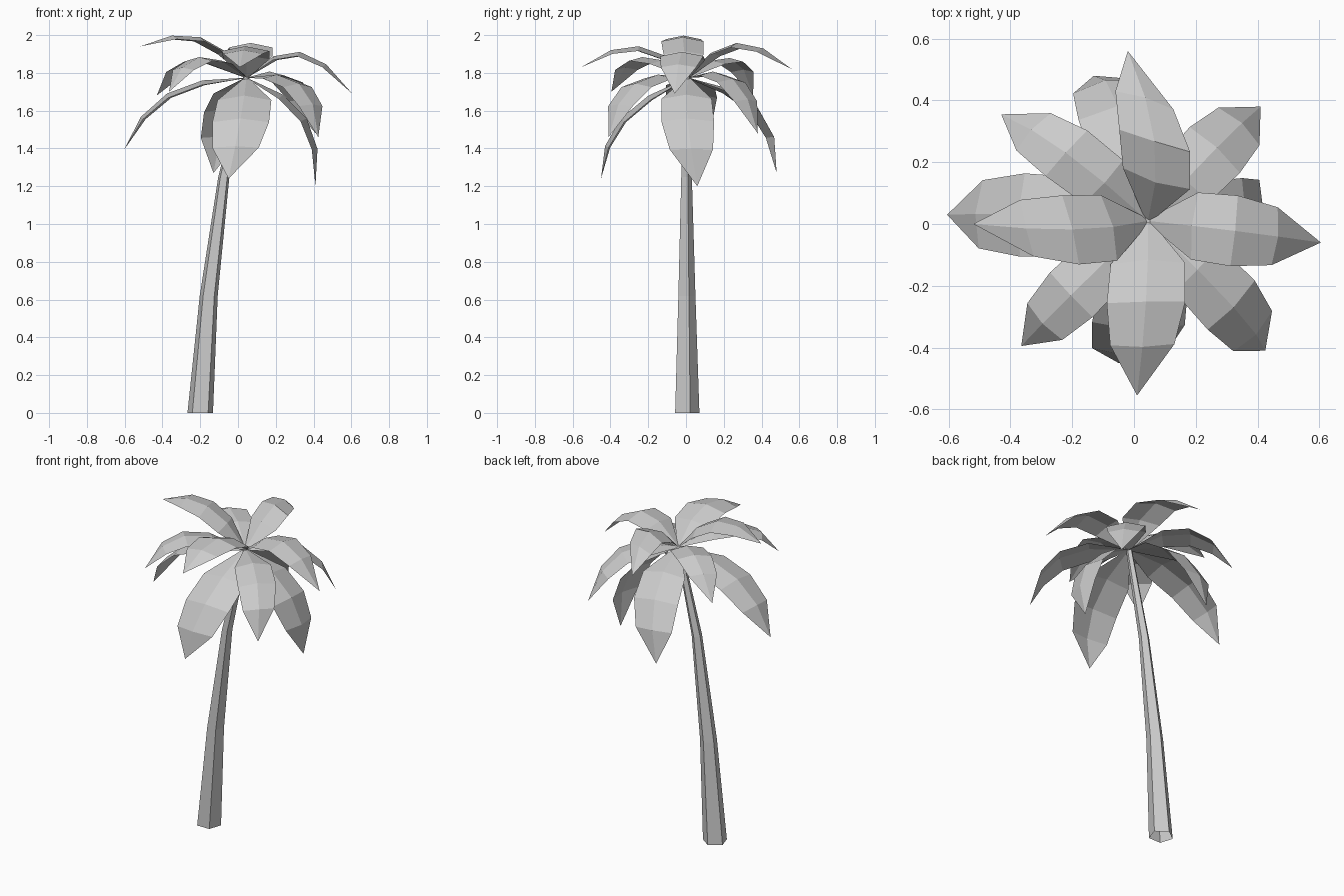
import bpy
import bmesh
from math import cos, sin, pi
from mathutils import Vector

default = bpy.data.objects.get("Cube")
if default:
    bpy.data.objects.remove(default, do_unlink=True)

# Single plain grey shared by trunk and leaves
grey = bpy.data.materials.new("light_grey")
grey.use_nodes = True
colour = (0.6, 0.6, 0.6, 1)
grey.diffuse_color = colour
grey.node_tree.nodes["Principled BSDF"].inputs["Base Color"].default_value = colour


def finish(name, bm):
    """Turn a bmesh into a flat shaded object."""
    mesh = bpy.data.meshes.new(name)
    bm.to_mesh(mesh)
    bm.free()
    mesh.materials.append(grey)
    obj = bpy.data.objects.new(name, mesh)
    bpy.context.scene.collection.objects.link(obj)
    return obj


def bridge(bm, lower, upper, closed):
    """Join two rows of vertices with quads."""
    count = len(lower)
    for i in range(count if closed else count - 1):
        j = (i + 1) % count
        bm.faces.new((lower[i], lower[j], upper[j], upper[i]))


def build_trunk(rings, sides=5):
    """Leaning tapered trunk, open at the foot, with a pentagon point facing back."""
    bm = bmesh.new()
    rows = []
    for x, y, z, radius in rings:
        angles = [pi / 2 + 2 * pi * i / sides for i in range(sides)]
        rows.append([bm.verts.new((x + radius * cos(a), y + radius * sin(a), z)) for a in angles])
    for lower, upper in zip(rows, rows[1:]):
        bridge(bm, lower, upper, True)
    bm.faces.new(rows[-1])
    return finish("trunk", bm)


CROWN = Vector((0.045, 0.01, 1.775))
FOLD = 0.2


def build_leaf(name, control, tip, half_width):
    """Folded leaf blade swept along an arc from the crown to its tip."""
    control, tip = Vector(control), Vector(tip)
    outward = control - CROWN
    side = Vector((-outward.y, outward.x, 0)).normalized()
    bm = bmesh.new()
    rows = []
    for t, share in ((0, 0.08), (0.25, 0.95), (0.5, 1), (0.75, 0.82)):
        spine = CROWN * (1 - t) ** 2 + control * 2 * t * (1 - t) + tip * t * t
        tangent = ((control - CROWN) * (1 - t) + (tip - control) * t).normalized()
        normal = tangent.cross(side).normalized()
        width = half_width * share
        drop = normal * width * FOLD
        rows.append([bm.verts.new(p) for p in
                     (spine + side * width - drop, spine, spine - side * width - drop)])
    for inner, outer in zip(rows, rows[1:]):
        bridge(bm, inner, outer, False)
    end = bm.verts.new(tip)
    left, middle, right = rows[-1]
    bm.faces.new((left, middle, end))
    bm.faces.new((middle, right, end))
    return finish(name, bm)


build_trunk([(-0.2, 0, 0, 0.071), (-0.155, 0, 0.62, 0.05),
             (-0.075, 0, 1.25, 0.031), (0.045, 0.01, 1.78, 0.018)])

# Leaf name: arc control point, tip, half width
leaves = {
    "upper_back_leaf": ((0.12, 0.25, 2.12), (-0.02, 0.56, 1.82), 0.12),
    "upper_front_leaf": ((0.05, -0.23, 2.08), (0.01, -0.555, 1.83), 0.127),
    "upper_right_leaf": ((-0.16, -0.04, 2.12), (-0.52, 0, 1.94), 0.115),
    "upper_left_leaf": ((0.33, -0.02, 2.09), (0.605, -0.06, 1.69), 0.115),
    "lower_back_leaf": ((-0.06, 0.52, 1.7), (-0.13, 0.48, 1.27), 0.135),
    "lower_front_leaf": ((0.03, -0.47, 1.61), (-0.05, -0.45, 1.24), 0.15),
    "lower_right_leaf": ((-0.47, 0.04, 1.8), (-0.605, 0.03, 1.39), 0.135),
    "lower_left_leaf": ((0.5, -0.02, 1.63), (0.41, 0.06, 1.2), 0.14),
    "back_left_leaf": ((0.31, 0.3, 1.91), (0.41, 0.38, 1.48), 0.11),
    "front_left_leaf": ((0.41, -0.34, 1.87), (0.425, -0.41, 1.46), 0.11),
    "front_right_leaf": ((-0.25, -0.27, 2.03), (-0.365, -0.395, 1.7), 0.1),
    "back_right_leaf": ((-0.25, 0.28, 2.03), (-0.43, 0.355, 1.68), 0.1),
}
for leaf_name, (control, tip, half_width) in leaves.items():
    build_leaf(leaf_name, control, tip, half_width)
